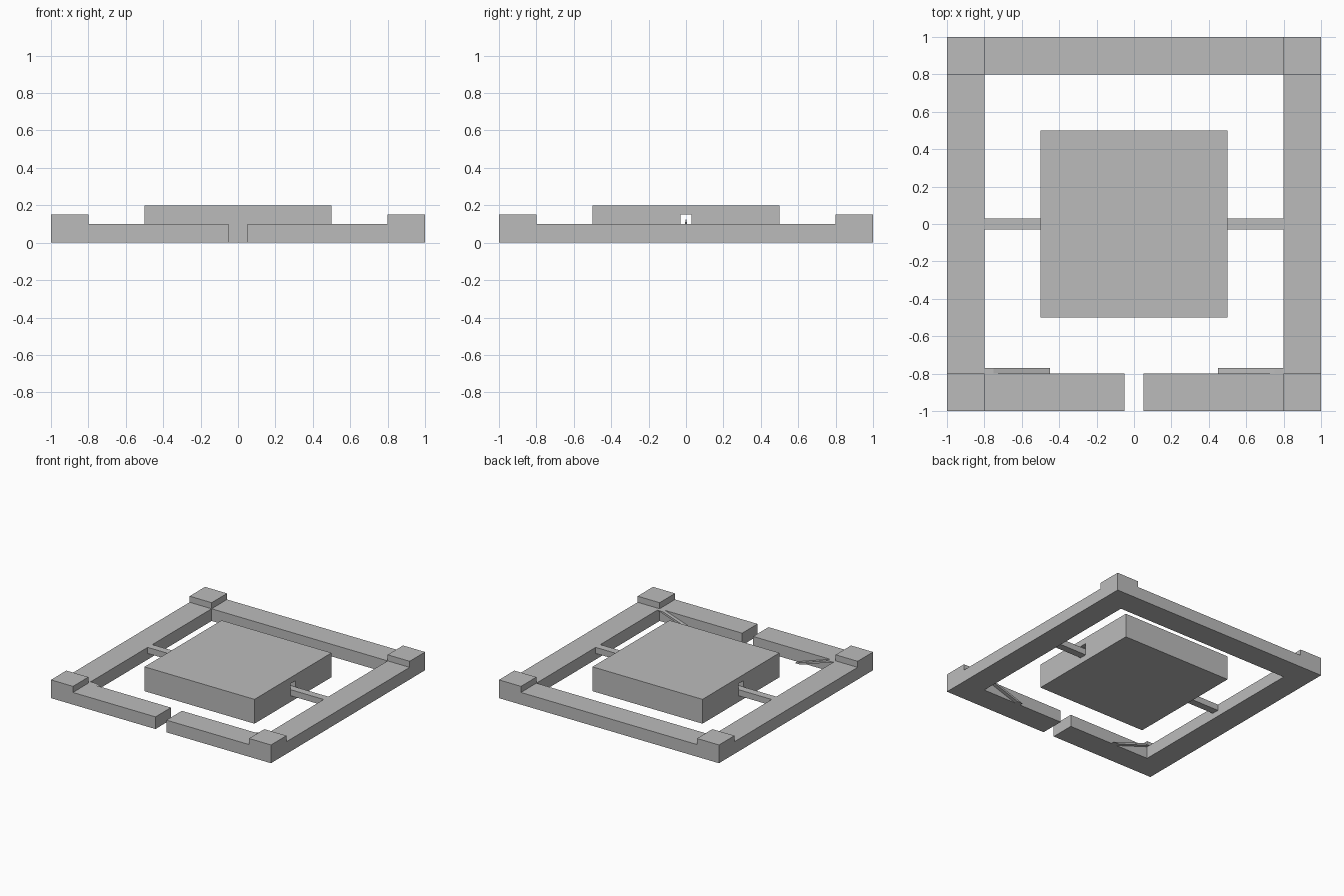
import bpy, bmesh

if "Cube" in bpy.data.objects:
    bpy.data.objects.remove(bpy.data.objects["Cube"])

grey = bpy.data.materials.new("plain grey")
grey.diffuse_color = (0.5, 0.5, 0.5, 1)
grey.use_nodes = True
grey.node_tree.nodes["Principled BSDF"].inputs["Base Color"].default_value = grey.diffuse_color


def finish(name, bm):
    bmesh.ops.recalc_face_normals(bm, faces=bm.faces)
    me = bpy.data.meshes.new(name)
    bm.to_mesh(me)
    bm.free()
    me.materials.append(grey)
    ob = bpy.data.objects.new(name, me)
    bpy.context.collection.objects.link(ob)
    return ob


def box(name, x, y, z):
    bm = bmesh.new()
    bmesh.ops.create_cube(bm, size=1)
    for v in bm.verts:
        v.co = [r[0] if c < 0 else r[1] for c, r in zip(v.co, (x, y, z))]
    return finish(name, bm)


def prism(name, profile, y0, y1):
    # extrude an xz profile along y
    bm = bmesh.new()
    f = bm.faces.new([bm.verts.new((x, y0, z)) for x, z in profile])
    r = bmesh.ops.extrude_face_region(bm, geom=[f])
    for v in r["geom"]:
        if isinstance(v, bmesh.types.BMVert):
            v.co.y = y1
    return finish(name, bm)


def span(s, a, b):
    return tuple(sorted((s * a, s * b)))


# Outer frame, mirrored left and right
for s, side in ((-1, "left"), (1, "right")):
    box(side + "_rail", span(s, 0.8, 1), (-0.8, 0.8), (0, 0.1))
    box(side + "_front_rail", span(s, 0.05, 0.8), (-1, -0.8), (0, 0.1))
    for t, end in ((-1, "front"), (1, "back")):
        box(f"{side}_{end}_corner", span(s, 0.8, 1), span(t, 0.8, 1), (0, 0.15))
    # arm holding the centre plate
    box(side + "_arm", span(s, 0.5, 0.8), (-0.03, 0.03), (0.05, 0.1))
    # thin sloping strut against the front rail
    prism(side + "_strut",
          [(s * x, z) for x, z in ((0.45, 0), (0.5, 0), (0.8, 0.1), (0.75, 0.1))],
          -0.83, -0.77)
box("back_rail", (-0.8, 0.8), (0.8, 1), (0, 0.1))

# Centre plate with a slot running through it from side to side
plate = box("centre_plate", (-0.5, 0.5), (-0.5, 0.5), (0, 0.2))
cutter = box("slot_cutter", (-0.6, 0.6), (-0.03, 0.03), (0.1, 0.15))
cutter.hide_render = True
cutter.hide_viewport = True
cut = plate.modifiers.new("slot", "BOOLEAN")
cut.operation = "DIFFERENCE"
cut.solver = "EXACT"
cut.object = cutter

# Small pin standing in the slot
bm = bmesh.new()
bmesh.ops.create_cone(bm, cap_ends=True, segments=8, radius1=0.006, radius2=0.001, depth=0.025)
bmesh.ops.translate(bm, verts=bm.verts, vec=(0, 0, 0.1125))
finish("slot_pin", bm)
